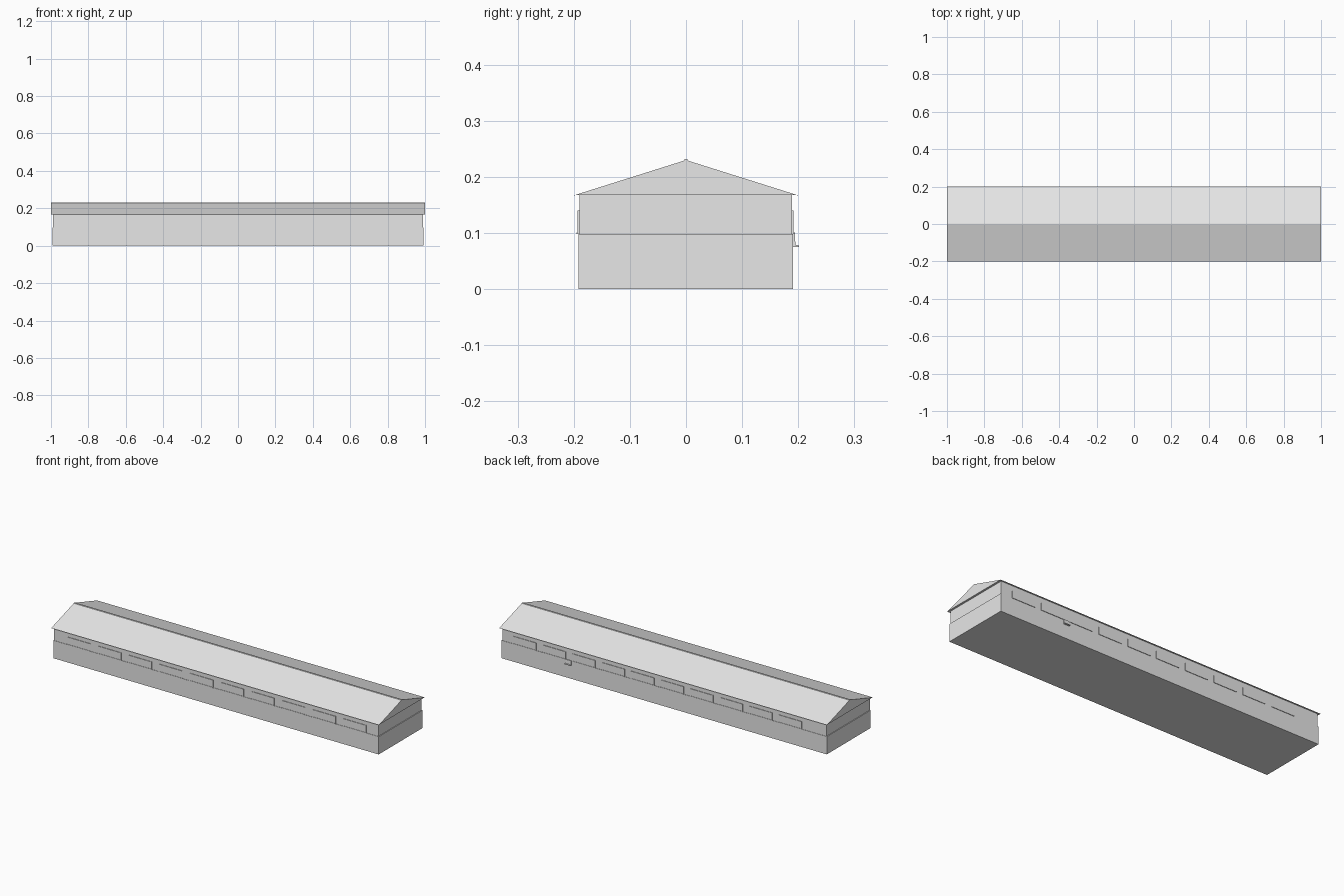
import bpy
import bmesh

cube = bpy.data.objects.get("Cube")
if cube:
    bpy.data.objects.remove(cube, do_unlink=True)

grey = bpy.data.materials.new("light grey")
grey.use_nodes = True
GREY = (0.8, 0.8, 0.8, 1)
grey.diffuse_color = GREY
grey.node_tree.nodes["Principled BSDF"].inputs["Base Color"].default_value = GREY


def finish(name, bm):
    bmesh.ops.recalc_face_normals(bm, faces=bm.faces)
    mesh = bpy.data.meshes.new(name)
    bm.to_mesh(mesh)
    bm.free()
    mesh.materials.append(grey)
    obj = bpy.data.objects.new(name, mesh)
    bpy.context.collection.objects.link(obj)
    return obj


def box(name, low, high):
    bm = bmesh.new()
    bmesh.ops.create_cube(bm, size=1)
    for v in bm.verts:
        v.co = [low[i] if v.co[i] < 0 else high[i] for i in range(3)]
    return finish(name, bm)


def prism(name, profile, x0, x1):
    """Extrude a (y, z) profile along x."""
    bm = bmesh.new()
    face = bm.faces.new([bm.verts.new((x0, y, z)) for y, z in profile])
    new = bmesh.ops.extrude_face_region(bm, geom=[face])["geom"]
    moved = [g for g in new if isinstance(g, bmesh.types.BMVert)]
    bmesh.ops.translate(bm, vec=(x1 - x0, 0, 0), verts=moved)
    return finish(name, bm)


# Walls, with the lower half standing slightly proud
EAVE, RIDGE, SILL = 0.168, 0.23, 0.098
box("lower_wall", (-0.993, -0.192, 0), (0.993, 0.191, SILL))
box("upper_wall", (-0.989, -0.19, SILL), (0.989, 0.189, EAVE))

# Gabled roof with overhanging eaves and a ridge cap
prism("roof", [(-0.2, EAVE - 0.001), (-0.19, EAVE), (0.19, EAVE),
               (0.2, EAVE - 0.001), (0, RIDGE)], -1, 1)
prism("ridge_cap", [(-0.004, RIDGE - 0.002), (0.004, RIDGE - 0.002),
                    (0.002, RIDGE + 0.002), (-0.002, RIDGE + 0.002)], -1, 1)

# Rows of window panels with sills on both long sides
WIDTH, HEAD = 0.14, 0.14
for side, start, pitch, wall in ((-1, -0.836, 0.187, 0.19), (1, -0.77, 0.18, 0.189)):
    label = "front" if side < 0 else "back"
    for i in range(10):
        x = start + i * pitch
        for part, depth, z0, z1 in (("window", 0.003, SILL + 0.002, HEAD),
                                    ("sill", 0.005, SILL, SILL + 0.003)):
            ys = sorted((side * wall, side * (wall + depth)))
            box(f"{label}_{part}_{i + 1}", (x - WIDTH / 2, ys[0], z0),
                (x + WIDTH / 2, ys[1], z1))

# Small bracket shelf on the back wall
prism("back_bracket", [(0.19, 0.1), (0.194, 0.1), (0.195, 0.079), (0.201, 0.078),
                       (0.201, 0.075), (0.19, 0.075)], 0.565, 0.6)
